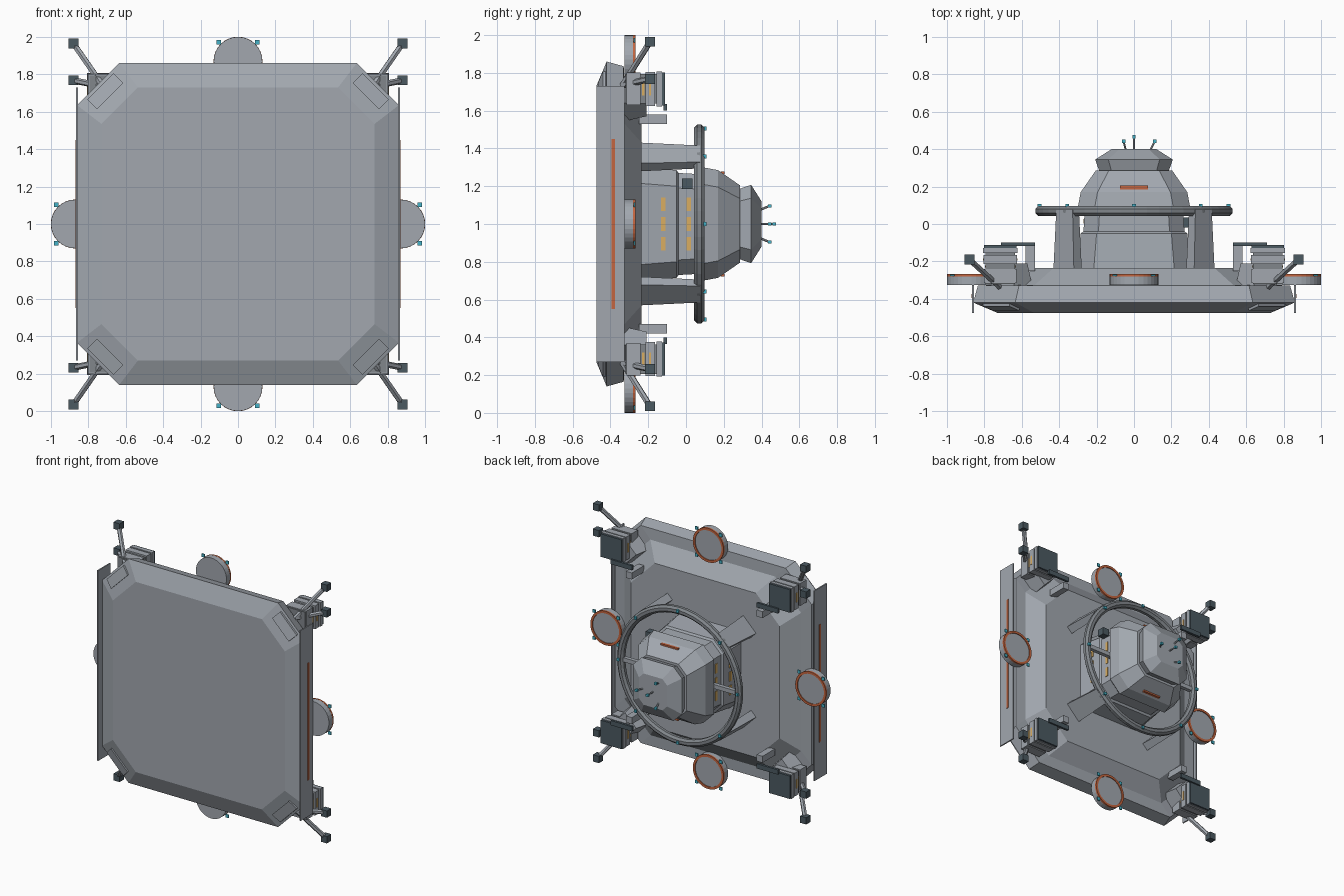
import bpy, bmesh, math
from mathutils import Vector, Matrix

if "Cube" in bpy.data.objects:
    bpy.data.objects.remove(bpy.data.objects["Cube"])


def material(name, rgb):
    m = bpy.data.materials.new(name)
    m.diffuse_color = (*rgb, 1)
    m.use_nodes = True
    m.node_tree.nodes["Principled BSDF"].inputs["Base Color"].default_value = m.diffuse_color
    return m


GREY = material("hull grey", (0.36, 0.39, 0.43))
DARK = material("frame grey", (0.22, 0.24, 0.26))
SLATE = material("dark slate", (0.07, 0.10, 0.12))
ORANGE = material("orange trim", (0.55, 0.13, 0.05))
YELLOW = material("window yellow", (0.70, 0.42, 0.12))
CYAN = material("light cyan", (0.06, 0.45, 0.58))

# Work frame: x across, w = height above the centre line, y = depth
CENTRE = Vector((0, 0, 1))


def finish(bm, name, mat):
    bmesh.ops.recalc_face_normals(bm, faces=bm.faces)
    me = bpy.data.meshes.new(name)
    bm.to_mesh(me)
    bm.free()
    me.materials.append(mat)
    ob = bpy.data.objects.new(name, me)
    ob.location = CENTRE
    bpy.context.collection.objects.link(ob)
    return ob


def loft(name, rings, mat):
    """Stack of corner-cut squares given as (depth, half width, corner cut)."""
    bm = bmesh.new()
    loops = []
    for y, h, c in rings:
        k = h - c
        pts = [(h, -k), (h, k), (k, h), (-k, h), (-h, k), (-h, -k), (-k, -h), (k, -h)]
        loops.append([bm.verts.new((x, y, w)) for x, w in pts])
    for a, b in zip(loops, loops[1:]):
        for i in range(8):
            j = (i + 1) % 8
            bm.faces.new((a[i], a[j], b[j], b[i]))
    bm.faces.new(loops[0])
    bm.faces.new(loops[-1])
    return finish(bm, name, mat)


def box(name, x, y, w, mat, turn=0.0, taper=1.0):
    """Box from (low, high) ranges, turned about its depth axis; taper scales the back end."""
    bm = bmesh.new()
    bmesh.ops.create_cube(bm, size=1)
    for v in bm.verts:
        s = taper if v.co.y > 0 else 1
        v.co = Vector((v.co.x * (x[1] - x[0]) * s, v.co.y * (y[1] - y[0]), v.co.z * (w[1] - w[0]) * s))
    mid = Vector((sum(x) / 2, sum(y) / 2, sum(w) / 2))
    bm.transform(Matrix.Translation(mid) @ Matrix.Rotation(turn, 4, 'Y'))
    return finish(bm, name, mat)


def cube(name, x, y, w, r, mat):
    return box(name, (x - r, x + r), (y - r, y + r), (w - r, w + r), mat)


def rod(name, a, b, r, mat, sides=6):
    a, b = Vector(a), Vector(b)
    d = b - a
    bm = bmesh.new()
    bmesh.ops.create_cone(bm, cap_ends=True, segments=sides, radius1=r, radius2=r, depth=d.length)
    bm.transform(Matrix.Translation((a + b) / 2) @ d.to_track_quat('Z', 'Y').to_matrix().to_4x4())
    return finish(bm, name, mat)


def hoop(name, x, y, w, major, rx, ry, mat, sides=8, steps=48):
    bm = bmesh.new()
    loops = []
    for i in range(steps):
        t = math.tau * i / steps
        loop = []
        for j in range(sides):
            p = math.tau * (j + 0.5) / sides
            r = major + rx * math.cos(p)
            loop.append(bm.verts.new((x + r * math.cos(t), y + ry * math.sin(p), w + r * math.sin(t))))
        loops.append(loop)
    for i in range(steps):
        a, b = loops[i], loops[(i + 1) % steps]
        for j in range(sides):
            k = (j + 1) % sides
            bm.faces.new((a[j], a[k], b[k], b[j]))
    return finish(bm, name, mat)


# Main hull plate with a raised back deck, and the stepped tower on it
loft("hull", [(-0.475, 0.73, 0.195), (-0.42, 0.86, 0.225), (-0.33, 0.835, 0.22),
              (-0.325, 0.75, 0.22), (-0.235, 0.63, 0.20)], GREY)
loft("tower", [(-0.24, 0.305, 0.09), (-0.05, 0.285, 0.085), (-0.04, 0.27, 0.08), (0.05, 0.265, 0.08),
               (0.09, 0.30, 0.09), (0.17, 0.285, 0.09), (0.285, 0.205, 0.07)], GREY)
loft("tower_head", [(0.28, 0.185, 0.065), (0.345, 0.207, 0.07), (0.40, 0.12, 0.04)], GREY)

# Ring with lights and four tapered struts set across the diagonals
hoop("ring", 0, 0.07, 0, 0.50, 0.029, 0.029, DARK)
for i in range(8):
    t = math.tau * i / 8
    c, s = math.cos(t), math.sin(t)
    cube("ring_light", 0.505 * c, 0.098, 0.505 * s, 0.01, CYAN)
    if i % 2:
        x, w = 0.502 * c, 0.502 * s
        box("strut", (x - 0.03, x + 0.03), (-0.24, 0.075), (w - 0.077, w + 0.077), GREY, -t, 0.8)

# Antennas on the tower head
rod("antenna", (0, 0.39, 0), (0, 0.465, 0), 0.006, GREY)
cube("antenna_tip", 0, 0.467, 0, 0.009, CYAN)
for i in range(3):
    t = math.tau * i / 3
    c, s = math.cos(t), math.sin(t)
    rod("antenna", (0.085 * c, 0.39, 0.085 * s), (0.11 * c, 0.44, 0.11 * s), 0.006, GREY)
    cube("antenna_tip", 0.11 * c, 0.443, 0.11 * s, 0.009, CYAN)
box("sensor", (0.265, 0.32), (-0.02, 0.035), (0.185, 0.24), SLATE)

for s in (-1, 1):
    # Side plates with orange stripes
    box("side_plate", (s * 0.86 - 0.005, s * 0.86 + 0.005), (-0.475, -0.325), (-0.73, 0.73), GREY)
    box("side_stripe", (s * 0.866 - 0.003, s * 0.866 + 0.003), (-0.395, -0.375), (-0.45, 0.45), ORANGE)
    # Spokes from tower to ring
    box("spoke", tuple(sorted((s * 0.25, s * 0.49))), (0.055, 0.085), (-0.016, 0.016), GREY)
    # Tower windows and orange bars
    for y, h in ((-0.12, 0.2925), (0.015, 0.267)):
        for w in (-0.105, 0, 0.105):
            box("window", (s * h - 0.004, s * h + 0.004), (y - 0.012, y + 0.012), (w - 0.036, w + 0.036), YELLOW)
    box("tower_bar", (-0.075, 0.075), (0.185, 0.205), (s * 0.272 - 0.006, s * 0.272 + 0.006), ORANGE)

# Edge discs with orange rims and four flat lights each
for x, w in ((0.87, 0), (-0.87, 0), (0, 0.87), (0, -0.87)):
    rod("edge_disc", (x, -0.325, w), (x, -0.275, w), 0.13, GREY, 32)
    hoop("disc_rim", x, -0.275, w, 0.122, 0.0125, 0.009, ORANGE, 4, 32)
    for a in (-1, 1):
        for b in (-1, 1):
            lx, lw = x + a * 0.103, w + b * 0.103
            box("disc_light", (lx - 0.012, lx + 0.012), (-0.279, -0.271), (lw - 0.012, lw + 0.012), CYAN)

# Corner assemblies
for sx in (-1, 1):
    for sw in (-1, 1):
        def rng(s, a, b):
            return tuple(sorted((s * a, s * b)))

        # Raised pad on the front bevel
        turn = sx * sw * math.pi / 4
        x, w = sx * 0.71, sw * 0.71
        pad = box("corner_pad", (x - 0.10, x + 0.10), (-0.452, -0.40), (w - 0.037, w + 0.037), GREY, turn)
        for v in pad.data.vertices:
            if v.co.y < -0.43:
                v.co.y += ((abs(v.co.x) + abs(v.co.z)) - 1.42) * 0.22
        # Wedge under the pod
        x, w = sx * 0.655, sw * 0.655
        box("pod_base", (x - 0.09, x + 0.09), (-0.34, -0.21), (w - 0.07, w + 0.07), GREY, turn, 0.75)

        # Stacked pod
        def slab(name, h, y0, y1, mat):
            box(name, rng(sx, 0.715 - h, 0.715 + h), (y0, y1), rng(sw, 0.715 - h, 0.715 + h), mat)
        slab("pod_core", 0.078, -0.32, -0.12, DARK)
        slab("pod_slab", 0.086, -0.315, -0.24, GREY)
        slab("pod_slab", 0.09, -0.215, -0.165, GREY)
        slab("pod_slab", 0.092, -0.155, -0.128, GREY)
        slab("pod_cover", 0.088, -0.128, -0.112, SLATE)
        for y in (-0.227, -0.19):
            for e in (-1, 1):
                h = 0.715 + e * (0.079 if y < -0.2 else 0.09)
                box("pod_light", rng(sx, h - 0.003, h + 0.003), (y - 0.006, y + 0.006),
                    rng(sw, 0.68, 0.75), YELLOW)

        # Bar and post beside the pod
        box("pod_bar", rng(sx, 0.53, 0.71), (-0.118, -0.10), rng(sw, 0.60, 0.636), SLATE)
        box("pod_post", rng(sx, 0.53, 0.58), (-0.25, -0.10), rng(sw, 0.53, 0.58), GREY)

        # Two outrigger arms with end blocks
        for tip in (0.965, 0.768):
            end = (sx * 0.88, -0.19, sw * tip)
            rod("outrigger", (sx * 0.72, -0.335, sw * 0.735), end, 0.017, GREY, 6)
            cube("outrigger_block", *end, 0.026, SLATE)
